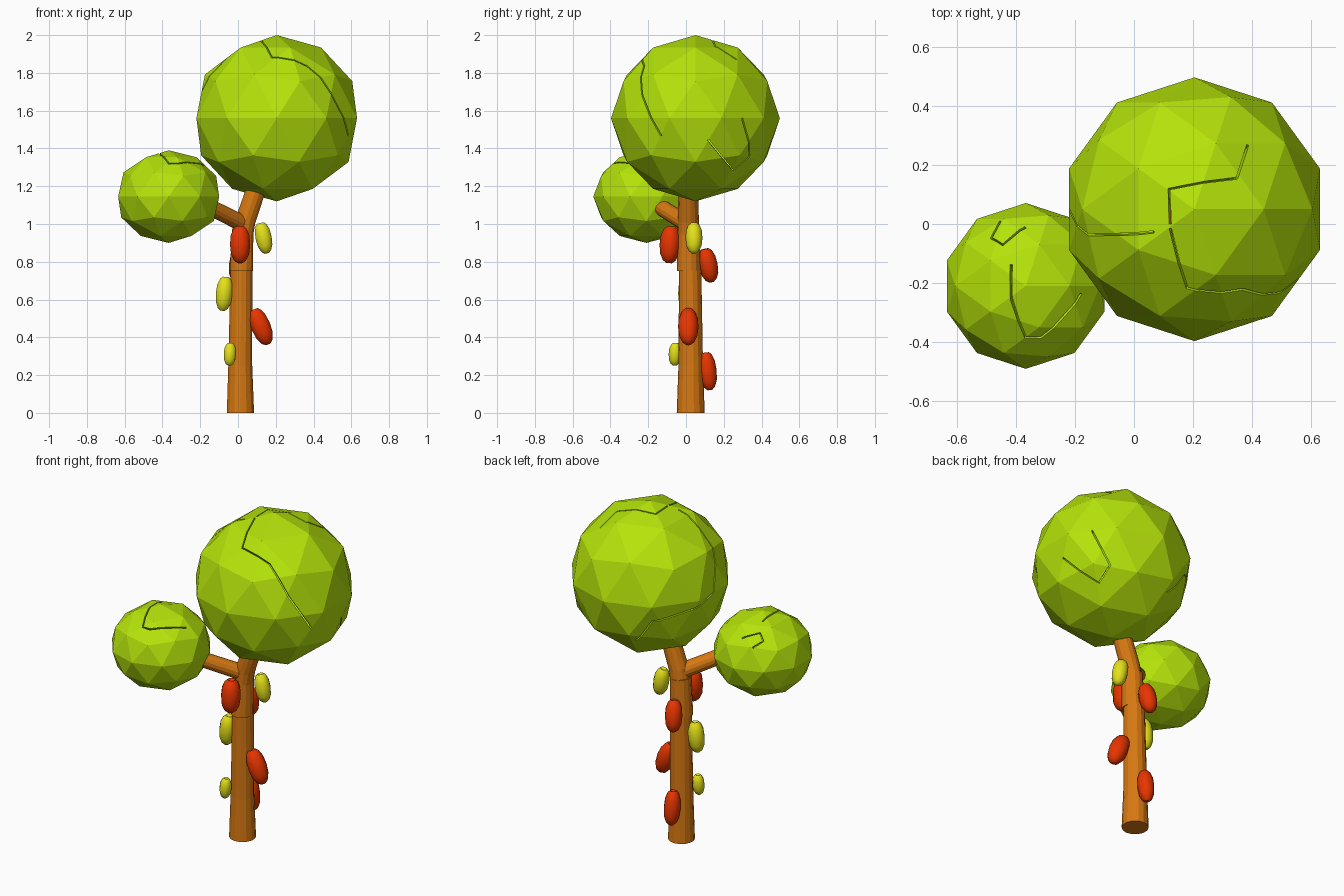
import bpy
import bmesh
from mathutils import Vector, Matrix

if "Cube" in bpy.data.objects:
    bpy.data.objects.remove(bpy.data.objects["Cube"])


def material(name, rgb):
    m = bpy.data.materials.new(name)
    m.use_nodes = True
    m.diffuse_color = (*rgb, 1)
    m.node_tree.nodes["Principled BSDF"].inputs["Base Color"].default_value = (*rgb, 1)
    return m


LEAF = material("leaf_green", (0.46, 0.77, 0.003))
BARK = material("bark_brown", (0.68, 0.19, 0.006))
RED = material("ripe_red", (0.80, 0.035, 0.0))
YELLOW = material("young_yellow", (0.78, 0.75, 0.01))


def make(name, bm, mat):
    bmesh.ops.recalc_face_normals(bm, faces=bm.faces)
    mesh = bpy.data.meshes.new(name)
    bm.to_mesh(mesh)
    bm.free()
    if mat:
        mesh.materials.append(mat)
    ob = bpy.data.objects.new(name, mesh)
    bpy.context.collection.objects.link(ob)
    return ob


UP = Vector((0, 0, 1))


def loft(name, rings, mat, sides=14):
    """Join rings given as (centre, radius, axis) into a capped tube."""
    bm = bmesh.new()
    last = None
    for centre, radius, axis in rings:
        turn = UP.rotation_difference(Vector(axis)).to_matrix().to_4x4()
        ring = bmesh.ops.create_circle(bm, segments=sides, radius=radius,
                                       matrix=Matrix.Translation(centre) @ turn)["verts"]
        if last:
            for i in range(sides):
                j = (i + 1) % sides
                bm.faces.new((last[i], last[j], ring[j], ring[i]))
        else:
            bm.faces.new(ring)
        last = ring
    bm.faces.new(last)
    return make(name, bm, mat)


# Trunk in two stepped lengths, then a leaning limb and a side branch
LEAN = (0.3, 0, 1)
loft("lower_trunk", [((0.013, 0.025, 0), 0.074, UP), ((0.012, 0.025, 0.25), 0.065, UP),
                     ((0.018, 0.022, 0.76), 0.059, UP)], BARK)
loft("upper_trunk", [((0.018, 0.015, 0.75), 0.063, UP),
                     ((0.025, 0.015, 0.97), 0.058, (0.1, 0, 1))], BARK)
loft("main_limb", [((0.025, 0.014, 0.94), 0.056, (0.1, 0, 1)),
                   ((0.04, 0.013, 1.02), 0.055, LEAN),
                   ((0.115, 0.012, 1.24), 0.052, LEAN)], BARK)
BRANCH = (-0.26, -0.21, 0.13)
loft("side_branch", [((0.03, 0.01, 1.0), 0.045, BRANCH),
                     ((-0.23, -0.2, 1.13), 0.042, BRANCH)], BARK)


def canopy(name, centre, size, cracks):
    """Faceted hollow crown, split by narrow cracks along the given directions."""
    bm = bmesh.new()
    bmesh.ops.create_icosphere(bm, subdivisions=2, radius=1)
    bmesh.ops.scale(bm, verts=bm.verts, vec=size)
    crown = make(name, bm, LEAF)
    crown.location = centre
    shell = crown.modifiers.new("shell", 'SOLIDIFY')
    shell.thickness, shell.offset = 0.03, -1
    cutters = []
    for path in cracks:
        bm = bmesh.new()
        pairs = []
        for p in path:
            d = Vector(p).normalized() * size[0]
            pairs.append([bm.verts.new(d * k) for k in (0.75, 1.15)])
        for (a, b), (c, d) in zip(pairs, pairs[1:]):
            bm.faces.new((a, b, d, c))
        cutter = make("crack_cutter", bm, None)
        cutter.location = centre
        cutter.hide_render = True
        wall = cutter.modifiers.new("width", 'SOLIDIFY')
        wall.thickness, wall.offset = 0.008, 0
        cut = crown.modifiers.new("crack", 'BOOLEAN')
        cut.operation, cut.solver, cut.object = 'DIFFERENCE', 'EXACT', cutter
        cutters.append(cutter)
    # Keep the cut result and drop the helpers
    graph = bpy.context.evaluated_depsgraph_get()
    done = bpy.data.meshes.new_from_object(crown.evaluated_get(graph))
    crown.modifiers.clear()
    crown.data = done
    done.materials.clear()
    done.materials.append(LEAF)
    for cutter in cutters:
        bpy.data.objects.remove(cutter)


canopy("large_canopy", (0.205, 0.05, 1.56), (0.447, 0.447, 0.44), [
    [(-0.2, -0.16, 1), (-0.06, -0.64, 0.77), (0.38, -0.64, 0.65),
     (0.7, -0.66, 0.27), (0.9, -0.43, -0.22)],
    [(-0.2, -0.12, 1), (-0.2, 0.16, 0.95), (0.34, 0.25, 0.9), (0.43, 0.52, 0.74)],
    [(-0.32, -0.18, 0.92), (-0.84, -0.2, 0.5), (-1, 0, 0), (-0.86, 0.49, -0.15),
     (-0.58, 0.78, -0.23), (-0.3, 0.75, -0.58)],
    [(0.95, 0.16, -0.27), (0.6, 0.47, -0.65), (0.58, 0.67, -0.47), (0.81, 0.58, 0)],
])
canopy("small_canopy", (-0.367, -0.21, 1.145), (0.281, 0.281, 0.245), [
    [(-0.2, 0.3, 0.9), (-0.2, -0.2, 0.95), (0, -0.7, 0.7), (0.2, -0.7, 0.7), (0.75, -0.1, 0.65)],
    [(-0.32, 0.82, 0.47), (-0.46, 0.64, 0.6), (-0.32, 0.57, 0.75), (0, 0.78, 0.6)],
])

# Pods: rounded seed shapes hanging from the trunk, blunt and dented at the stem end
POD_PROFILE = [(-1, 0.25), (-0.85, 0.6), (-0.5, 0.9), (0, 1), (0.5, 0.93), (0.85, 0.68), (1, 0.4), (0.9, 0.15)]


def pod(name, centre, length, width, lean, mat):
    rings = [((0, 0, h * length / 2), r * width / 2, UP) for h, r in POD_PROFILE]
    ob = loft(name, rings, mat, 10)
    ob.data.shade_smooth()
    ob.data.set_sharp_from_angle(angle=0.7)
    ob.location = centre
    ob.rotation_mode = 'QUATERNION'
    ob.rotation_quaternion = UP.rotation_difference(Vector((*lean, 1)))


pod("red_pod_front", (0.011, -0.084, 0.89), 0.195, 0.112, (0, 0.06), RED)
pod("red_pod_side", (0.122, 0.012, 0.455), 0.2, 0.108, (-0.42, 0), RED)
pod("red_pod_back_high", (0.0, 0.118, 0.78), 0.18, 0.1, (0.1, -0.2), RED)
pod("red_pod_back_low", (0.012, 0.115, 0.22), 0.2, 0.095, (0, -0.12), RED)
pod("yellow_pod_high", (0.136, 0.042, 0.925), 0.165, 0.09, (-0.2, 0), YELLOW)
pod("yellow_pod_middle", (-0.073, 0.005, 0.63), 0.18, 0.094, (0.1, 0), YELLOW)
pod("yellow_pod_low", (-0.043, -0.058, 0.31), 0.12, 0.068, (0.05, 0.05), YELLOW)
